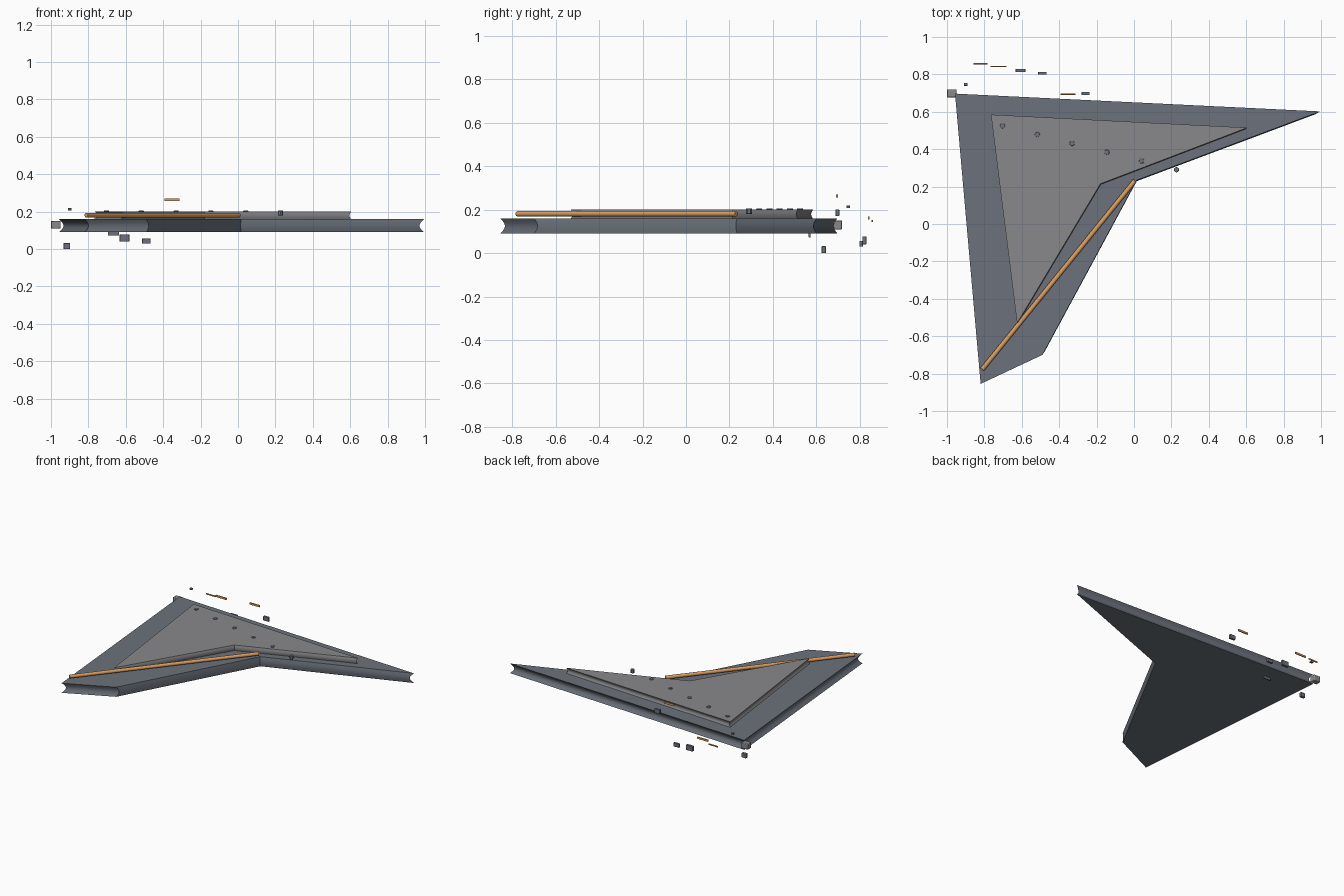
import bpy, bmesh, math
from mathutils import Vector

if "Cube" in bpy.data.objects:
    bpy.data.objects.remove(bpy.data.objects["Cube"])


def material(name, rgb):
    m = bpy.data.materials.new(name)
    m.diffuse_color = (*rgb, 1)
    m.use_nodes = True
    m.node_tree.nodes["Principled BSDF"].inputs["Base Color"].default_value = m.diffuse_color
    return m


STEEL = material("dark_steel", (0.15, 0.17, 0.20))
PLATE = material("plate_grey", (0.25, 0.25, 0.26))
COPPER = material("copper", (0.70, 0.34, 0.12))


def finish(name, bm, mat, bevel=0.0):
    bmesh.ops.recalc_face_normals(bm, faces=bm.faces)
    me = bpy.data.meshes.new(name)
    bm.to_mesh(me)
    bm.free()
    me.materials.append(mat)
    ob = bpy.data.objects.new(name, me)
    bpy.context.collection.objects.link(ob)
    if bevel:
        mod = ob.modifiers.new("bevel", "BEVEL")
        mod.width, mod.segments = bevel, 2
        mod.limit_method, mod.angle_limit = "ANGLE", math.radians(50)
    bpy.context.view_layer.objects.active = ob
    ob.select_set(True)
    bpy.ops.object.shade_smooth_by_angle(angle=math.radians(30))
    ob.select_set(False)
    return ob


def hollow_slab(name, outline, z0, z1, waist, mat, steps=8):
    """Flat slab whose side walls curve inwards at mid height."""
    bm = bmesh.new()
    rings = []
    for i in range(steps + 1):
        t = i / steps
        s = 1 - waist * math.sin(math.pi * t)
        rings.append([bm.verts.new((x * s, y * s, z0 + (z1 - z0) * t)) for x, y in outline])
    n = len(outline)
    for a, b in zip(rings, rings[1:]):
        for j in range(n):
            k = (j + 1) % n
            bm.faces.new((a[j], a[k], b[k], b[j]))
    bm.faces.new(rings[0][::-1])
    bm.faces.new(rings[-1])
    return finish(name, bm, mat)


def rod(name, p, q, radius, mat, sides, bevel):
    p, q = Vector(p), Vector(q)
    bm = bmesh.new()
    bmesh.ops.create_cone(bm, cap_ends=True, segments=sides, radius1=radius,
                          radius2=radius, depth=(q - p).length)
    ob = finish(name, bm, mat, bevel)
    ob.location = (p + q) / 2
    ob.rotation_euler = (q - p).to_track_quat("Z", "Y").to_euler()
    return ob


def box(name, centre, size, mat):
    bm = bmesh.new()
    bmesh.ops.create_cube(bm, size=1)
    for v in bm.verts:
        v.co = Vector(a * b for a, b in zip(v.co, size))
    ob = finish(name, bm, mat, min(size) * 0.1)
    ob.location = centre
    return ob


# wing-shaped body and raised top plate
hollow_slab("wing_body", [(-0.957, 0.697), (-0.82, -0.855), (-0.49, -0.70),
                          (0.015, 0.235), (0.995, 0.602)], 0.09, 0.16, 0.025, STEEL)
hollow_slab("top_plate", [(-0.765, 0.585), (-0.625, -0.53), (-0.18, 0.215),
                          (0.605, 0.515)], 0.158, 0.20, 0.015, PLATE)

# copper rod along the inner edge
rod("edge_rod", (-0.812, -0.778, 0.181), (0.005, 0.232, 0.181), 0.0125, COPPER, 16, 0.003)

# row of bolts
for i in range(6):
    x, y = -0.703 + 0.186 * i, 0.525 - 0.047 * i
    rod(f"bolt_{i + 1}", (x, y, 0.18), (x, y, 0.205), 0.014, STEEL, 12, 0.002)

# corner block
box("corner_block", (-0.974, 0.698, 0.130), (0.052, 0.042, 0.042), PLATE)

# loose grey fragments
for i, (c, s) in enumerate([
        ((-0.900, 0.747, 0.213), (0.02, 0.016, 0.011)),
        ((-0.607, 0.821, 0.059), (0.052, 0.018, 0.037)),
        ((-0.490, 0.806, 0.043), (0.045, 0.016, 0.026)),
        ((-0.259, 0.697, 0.186), (0.042, 0.017, 0.030)),
        ((-0.915, 0.634, 0.016), (0.035, 0.020, 0.032)),
        ((-0.665, 0.569, 0.083), (0.060, 0.009, 0.020))]):
    box(f"fragment_{i + 1}", c, s, STEEL)

# loose copper strips
for i, (c, s) in enumerate([
        ((-0.820, 0.857, 0.147), (0.075, 0.006, 0.009)),
        ((-0.725, 0.842, 0.161), (0.086, 0.007, 0.014)),
        ((-0.353, 0.695, 0.263), (0.080, 0.008, 0.014))]):
    box(f"copper_strip_{i + 1}", c, s, COPPER)
